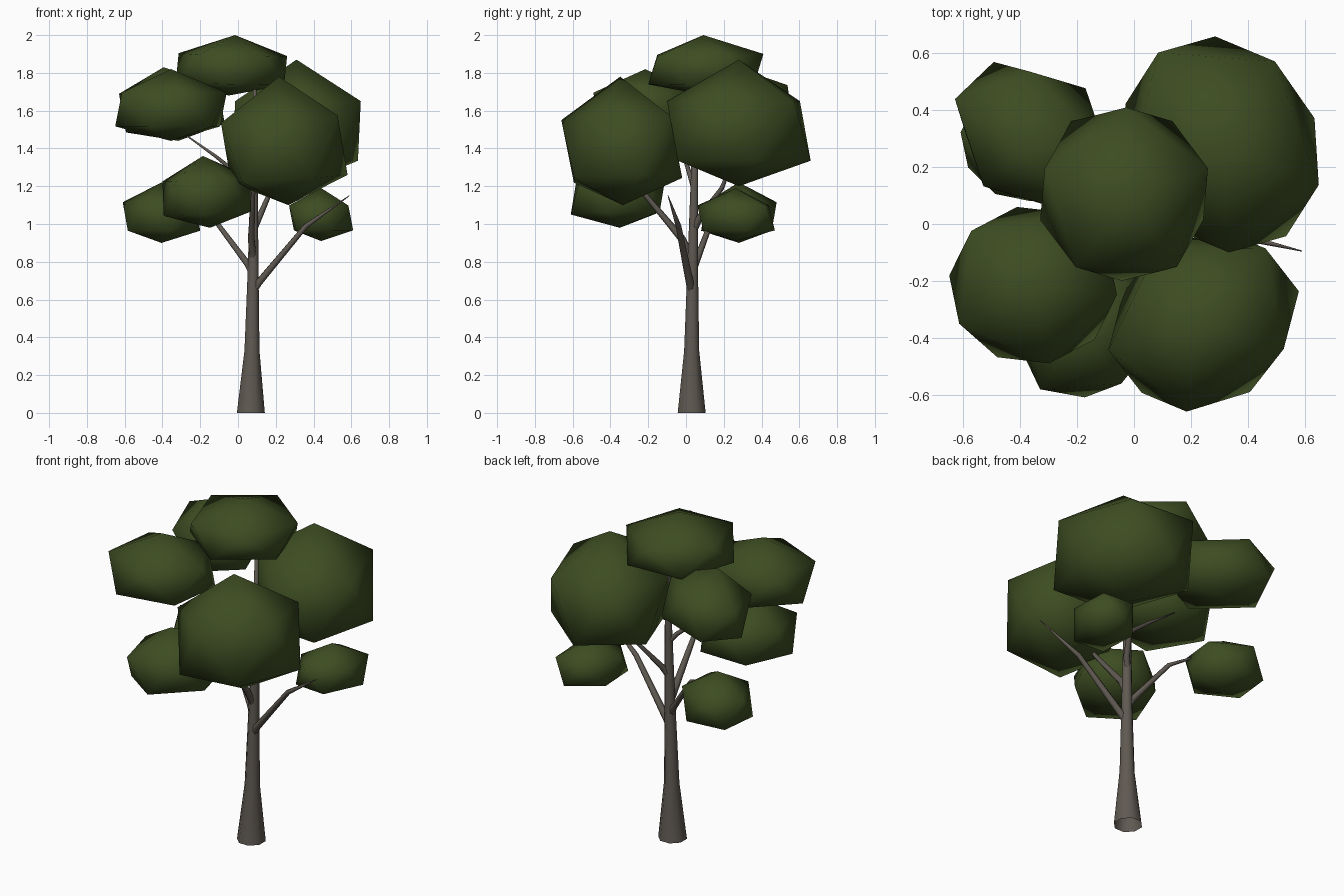
import bpy, bmesh, math
from mathutils import Vector, Matrix

cube = bpy.data.objects.get("Cube")
if cube:
    bpy.data.objects.remove(cube, do_unlink=True)


def material(name, color):
    m = bpy.data.materials.new(name)
    m.use_nodes = True
    m.diffuse_color = (*color, 1)
    m.node_tree.nodes["Principled BSDF"].inputs["Base Color"].default_value = (*color, 1)
    return m


leaf = material("leaf green", (0.047, 0.074, 0.016))
bark = material("bark brown", (0.115, 0.1, 0.083))


def add_object(name, bm, mat):
    mesh = bpy.data.meshes.new(name)
    bmesh.ops.recalc_face_normals(bm, faces=bm.faces)
    for f in bm.faces:
        f.smooth = True
    bm.to_mesh(mesh)
    bm.free()
    mesh.materials.append(mat)
    ob = bpy.data.objects.new(name, mesh)
    bpy.context.collection.objects.link(ob)


def limb(name, path, sides):
    """Tapered tube, open at the foot, through (x, y, z, radius) points."""
    bm = bmesh.new()
    pts = [Vector(p[:3]) for p in path]
    rings = []
    for i, p in enumerate(pts):
        along = pts[min(i + 1, len(pts) - 1)] - pts[max(i - 1, 0)]
        turn = Vector((0, 0, 1)).rotation_difference(along)
        if p.z == 0:
            turn.identity()
        ring = []
        for k in range(sides):
            a = math.tau * (k + 0.5) / sides
            offset = Vector((math.cos(a), math.sin(a), 0)) * path[i][3]
            ring.append(bm.verts.new(p + turn @ offset))
        rings.append(ring)
    for a, b in zip(rings, rings[1:]):
        for k in range(sides):
            n = (k + 1) % sides
            bm.faces.new((a[k], a[n], b[n], b[k]))
    bm.faces.new(rings[-1])
    add_object(name, bm, bark)


def clump(name, low, high, spin, lean_x=0, lean_y=0, stretch=1):
    """Twenty-sided leaf mass fitted between two corners, with a diagonal stretch."""
    bm = bmesh.new()
    bmesh.ops.create_icosphere(bm, subdivisions=1, radius=1)
    # Peaked top, flatter underside
    for v in bm.verts:
        if abs(v.co.z) > 0.9:
            v.co.z = 1.07 if v.co.z > 0 else -0.83
    turn = (Matrix.Scale(stretch, 4, Vector((1, 1, 0)).normalized())
            @ Matrix.Rotation(math.radians(lean_x), 4, 'X')
            @ Matrix.Rotation(math.radians(lean_y), 4, 'Y')
            @ Matrix.Rotation(math.radians(spin), 4, 'Z'))
    bm.transform(turn)
    for axis in range(3):
        values = [v.co[axis] for v in bm.verts]
        lo, hi = min(values), max(values)
        for v in bm.verts:
            t = (v.co[axis] - lo) / (hi - lo)
            v.co[axis] = low[axis] + t * (high[axis] - low[axis])
    add_object(name, bm, leaf)


# Trunk
limb("trunk", [(0.068, 0.03, 0, 0.08), (0.074, 0.03, 0.33, 0.043),
               (0.08, 0.035, 0.75, 0.031), (0.085, 0.045, 1.25, 0.021),
               (0.09, 0.05, 1.78, 0.008)], 8)

# Branches
limb("branch_left", [(0.08, 0.03, 0.64, 0.02), (0.11, 0.02, 0.69, 0.021),
                     (0.36, -0.04, 0.99, 0.015), (0.59, -0.095, 1.15, 0.002)], 6)
limb("branch_right_back", [(0.08, 0.03, 0.73, 0.02), (0.05, 0.05, 0.79, 0.019),
                           (-0.13, 0.14, 1.03, 0.013), (-0.32, 0.24, 1.13, 0.003)], 6)
limb("branch_front", [(0.08, 0.03, 0.82, 0.02), (0.07, -0.02, 0.92, 0.02),
                      (0.08, -0.22, 1.16, 0.013), (0.12, -0.36, 1.38, 0.003)], 6)
limb("branch_back", [(0.08, 0.04, 0.96, 0.018), (0.11, 0.07, 1.03, 0.018),
                     (0.18, 0.19, 1.19, 0.012), (0.26, 0.28, 1.42, 0.003)], 6)
limb("branch_right_upper", [(0.08, 0.045, 1.18, 0.016), (0.04, 0.03, 1.23, 0.014),
                            (-0.12, -0.01, 1.36, 0.01), (-0.29, 0.0, 1.48, 0.003)], 6)

# Leaf clumps
clump("crown_top", (-0.33, -0.2, 1.68), (0.26, 0.41, 2.0), 18, 2, 3)
clump("crown_left_back", (-0.03, -0.1, 1.2), (0.65, 0.66, 1.87), 54, stretch=0.87)
clump("crown_left_front", (-0.09, -0.66, 1.1), (0.58, -0.02, 1.78), 50, 1, -4, 1.17)
clump("crown_right_front", (-0.65, -0.49, 1.44), (-0.06, 0.06, 1.82), 65)
clump("crown_right_back", (-0.63, 0.04, 1.44), (-0.07, 0.57, 1.83), 10, 9, -9, 0.75)
clump("low_front", (-0.4, -0.61, 0.98), (0.07, -0.11, 1.36), 18, 2, -4, 1.15)
clump("low_right_back", (-0.61, 0.08, 0.9), (-0.2, 0.48, 1.22), 27, stretch=0.9)
clump("low_left_back", (0.27, 0.06, 0.91), (0.61, 0.47, 1.19), 45, stretch=1.2)
